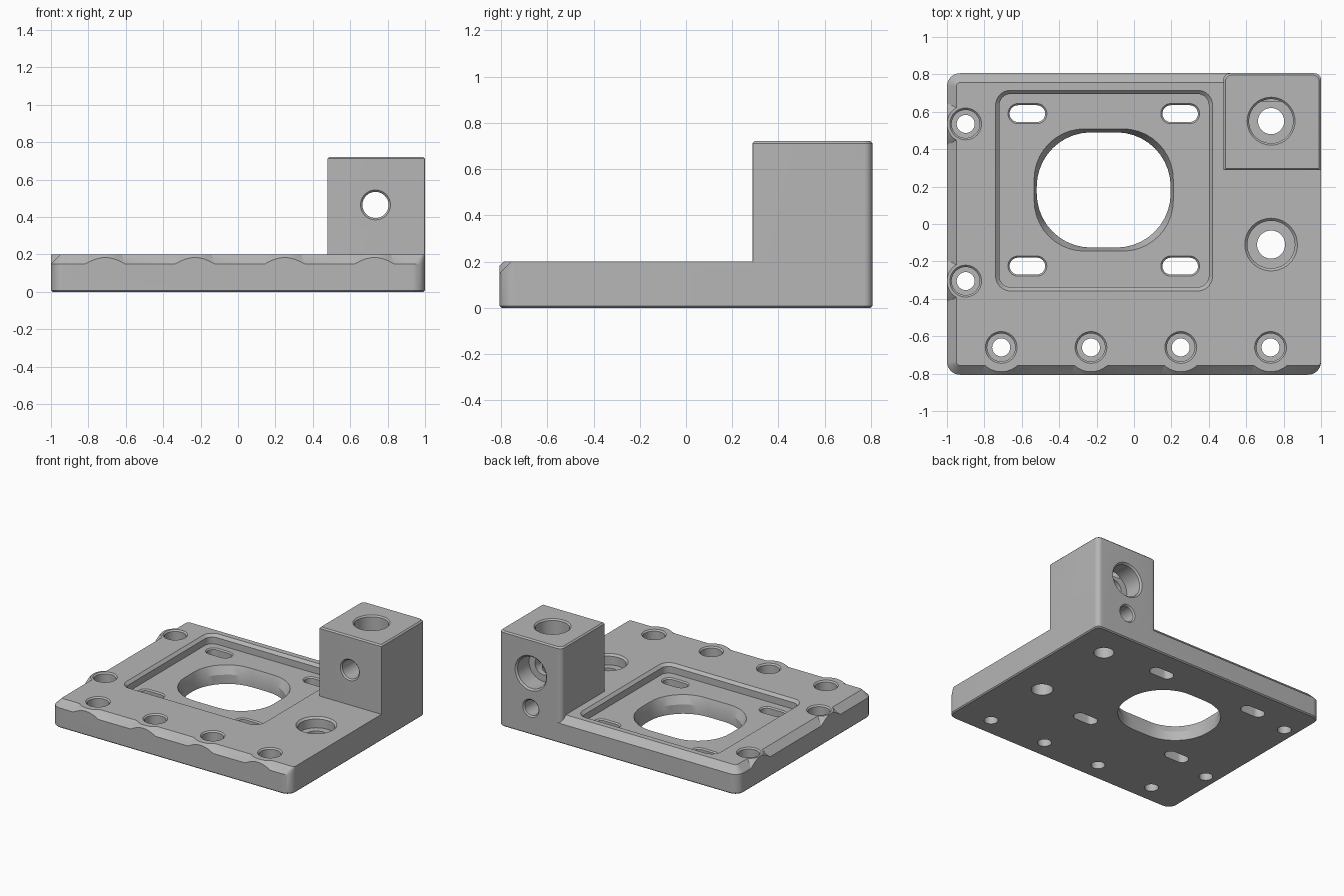
import bpy, bmesh, math

if "Cube" in bpy.data.objects:
    bpy.data.objects.remove(bpy.data.objects["Cube"])

grey = bpy.data.materials.new("machined grey")
grey.use_nodes = True
grey.diffuse_color = (0.47, 0.47, 0.47, 1)
grey.node_tree.nodes["Principled BSDF"].inputs["Base Color"].default_value = grey.diffuse_color

X, Y, TOP, FLOOR = 1.0, 0.806, 0.2, 0.13


def outline(x0, x1, y0, y1, radii, segs=10):
    """Rounded rectangle; radii run back-right, back-left, front-left, front-right."""
    if not isinstance(radii, tuple):
        radii = (radii,) * 4
    pts = []
    corners = ((x1, y1, -1, -1), (x0, y1, 1, -1), (x0, y0, 1, 1), (x1, y0, -1, 1))
    for k, ((cx, cy, sx, sy), r) in enumerate(zip(corners, radii)):
        for i in range(segs + 1):
            a = (k + i / segs) * math.pi / 2
            pts.append((cx + sx * r + r * math.cos(a), cy + sy * r + r * math.sin(a)))
    return pts


def centred(cx, cy, w, h, r):
    return outline(cx - w / 2, cx + w / 2, cy - h / 2, cy + h / 2, r)


def circle(cx, cy, r):
    return centred(cx, cy, 2 * r, 2 * r, r)


def loft(bm, sections, along_y=False):
    """Closed solid through (height, outline) sections."""
    rings = []
    for h, pts in sections:
        rings.append([bm.verts.new((x, h, y) if along_y else (x, y, h)) for x, y in pts])
    n = len(rings[0])
    for a, b in zip(rings, rings[1:]):
        for i in range(n):
            j = (i + 1) % n
            bm.faces.new((a[i], a[j], b[j], b[i]))
    bm.faces.new(rings[0][::-1])
    bm.faces.new(rings[-1])


def solid(name, lofts, along_y=False):
    bm = bmesh.new()
    for sections in lofts:
        loft(bm, sections, along_y)
    bmesh.ops.remove_doubles(bm, verts=bm.verts, dist=1e-5)
    bmesh.ops.recalc_face_normals(bm, faces=bm.faces)
    mesh = bpy.data.meshes.new(name)
    bm.to_mesh(mesh)
    bm.free()
    mesh.materials.append(grey)
    ob = bpy.data.objects.new(name, mesh)
    bpy.context.collection.objects.link(ob)
    return ob


def combine(target, other, operation):
    mod = target.modifiers.new(operation.lower(), 'BOOLEAN')
    mod.operation, mod.solver, mod.object = operation, 'EXACT', other
    bpy.context.view_layer.objects.active = target
    bpy.ops.object.modifier_apply(modifier=mod.name)
    bpy.data.objects.remove(other)


def bore(cx, cy, wide, narrow, top, depth, lip=0.01, bottom=-0.1):
    """Stepped round hole with a chamfered mouth."""
    return [(bottom, circle(cx, cy, narrow)), (top - depth, circle(cx, cy, narrow)),
            (top - depth, circle(cx, cy, wide)), (top - lip, circle(cx, cy, wide)),
            (top, circle(cx, cy, wide + lip)), (top + 0.1, circle(cx, cy, wide + lip))]


# Plate with a wide top chamfer on the left, front and back
R, C, B = 0.07, 0.05, 0.008
full = outline(-X, X, -Y, Y, R)
plate = solid("mounting_plate", [[
    (0, outline(-X + B, X - B, -Y + B, Y - B, R - B)), (B, full), (TOP - C, full),
    (TOP, outline(-X + C, X, -Y + C, Y - C, (0.02, 0.02, 0.02, 0.02)))]])

# Bosses that fill the chamfer around the edge holes
front_holes = [(-0.71 + 0.48 * i, -0.66) for i in range(4)]
left_holes = [(-0.9, 0.535), (-0.9, -0.305)]
bosses = solid("edge_bosses", [
    [(TOP - 0.1, circle(x, y, r + 0.1)), (TOP, circle(x, y, r))]
    for holes, r in ((front_holes, 0.13), (left_holes, 0.1)) for x, y in holes])
combine(bosses, solid("boss_limit", [[(0.05, full), (0.3, full)]]), 'INTERSECT')
combine(plate, bosses, 'UNION')

# Upright block on the back left corner
H, E = 0.722, 0.01
radii = (0.035, 0.035, 0.004, 0.004)
block_full = outline(0.478, X, 0.288, Y, radii)
block = solid("corner_block", [[
    (0, outline(0.478 + B, X - B, 0.288 + B, Y - B, radii)), (B, block_full), (H - E, block_full),
    (H, outline(0.478 + E, X - E, 0.288 + E, Y - E, radii))]])
combine(plate, block, 'UNION')

# Shallow rectangular pocket
pocket = outline(-0.72, 0.4, -0.338, 0.695, 0.06)
mouth = outline(-0.74, 0.42, -0.358, 0.715, 0.08)
combine(plate, solid("pocket_cutter", [[
    (FLOOR, pocket), (TOP - 0.02, pocket), (TOP, mouth), (TOP + 0.05, mouth)]]), 'DIFFERENCE')

# Vertical holes: edge bores, plate bore, block bore, slots and the large opening
cuts = [bore(x, y, 0.075, 0.048, TOP, 0.09) for x, y in front_holes + left_holes]
cuts.append(bore(0.733, -0.11, 0.127, 0.075, TOP, 0.08, 0.014))
cuts.append(bore(0.733, 0.55, 0.118, 0.07, H, 0.16))
for x in (-0.57, 0.247):
    for y in (0.59, -0.225):
        slot = centred(x, y, 0.19, 0.09, 0.045)
        slot_mouth = centred(x, y, 0.208, 0.108, 0.054)
        cuts.append([(-0.1, slot), (FLOOR - 0.009, slot), (FLOOR, slot_mouth), (0.3, slot_mouth)])
opening = centred(-0.162, 0.182, 0.716, 0.616, 0.29)
opening_mouth = centred(-0.162, 0.182, 0.744, 0.654, 0.27)
cuts.append([(-0.1, opening), (0.07, opening), (FLOOR, opening_mouth), (0.3, opening_mouth)])
combine(plate, solid("vertical_cutter", cuts), 'DIFFERENCE')

# Horizontal bores through the block, entering from the back
FRONT = 0.288
cross = bore(0.735, 0.465, 0.12, 0.07, Y, 0.15, 0.012, FRONT + 0.01)
cross = [(FRONT - 0.1, circle(0.735, 0.465, 0.08)), (FRONT, circle(0.735, 0.465, 0.08))] + cross
small = [(0.55, circle(0.735, 0.2, 0.058)), (Y - 0.01, circle(0.735, 0.2, 0.058)),
         (Y, circle(0.735, 0.2, 0.068)), (Y + 0.1, circle(0.735, 0.2, 0.068))]
combine(plate, solid("cross_cutter", [cross, small], along_y=True), 'DIFFERENCE')

# Smooth the round walls, keep the machined edges sharp
bpy.ops.object.select_all(action='DESELECT')
plate.select_set(True)
bpy.context.view_layer.objects.active = plate
bpy.ops.object.shade_smooth_by_angle(angle=math.radians(25))
